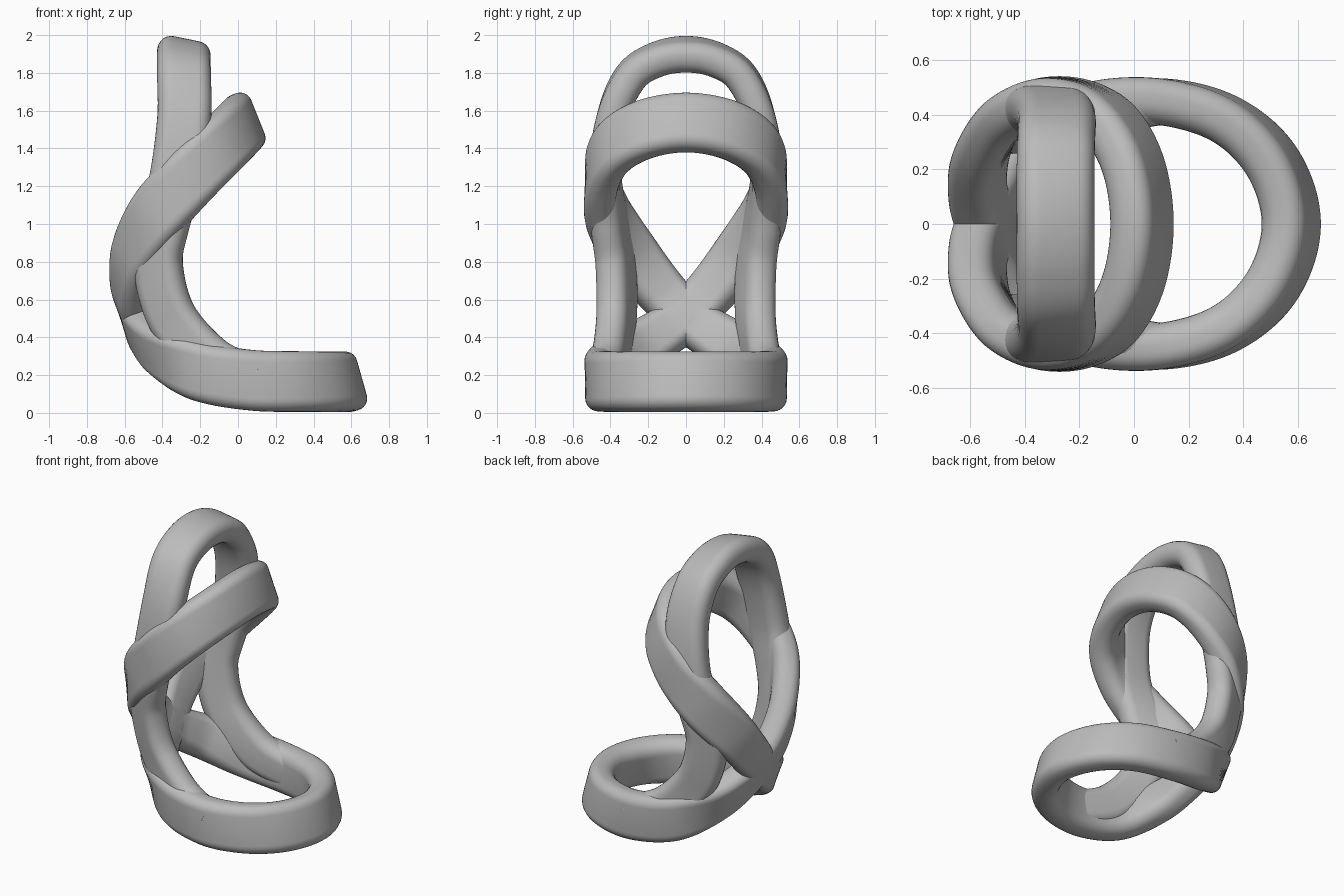
import bpy, bmesh, math
from mathutils import Vector

cube = bpy.data.objects.get("Cube")
if cube:
    bpy.data.objects.remove(cube, do_unlink=True)

grey = bpy.data.materials.new("plain grey")
grey.use_nodes = True
colour = (0.5, 0.5, 0.5, 1)
grey.diffuse_color = colour
grey.node_tree.nodes["Principled BSDF"].inputs["Base Color"].default_value = colour


def band_profile(width, thick, r_out, r_in, steps=6):
    """Rounded strip section as (across, outward) pairs, rounder on the inside."""
    pts = []
    for i, (sa, so, r) in enumerate([(1, 1, r_out), (-1, 1, r_out), (-1, -1, r_in), (1, -1, r_in)]):
        for k in range(steps + 1):
            a = math.pi / 2 * (i + k / steps)
            pts.append((sa * (width / 2 - r) + r * math.cos(a),
                        so * (thick / 2 - r) + r * math.sin(a)))
    return pts


def spline(stations, closed, steps=12):
    """Smooth curve through stations of position, outward direction and width factor."""
    n = len(stations)
    pick = lambda i: stations[i % n] if closed else stations[min(max(i, 0), n - 1)]
    out = []
    for i in range(n if closed else n - 1):
        quad = [pick(i + d) for d in (-1, 0, 1, 2)]
        for k in range(steps):
            t = k / steps
            out.append([0.5 * (2 * b + (c - a) * t + (2 * a - 5 * b + 4 * c - d) * t ** 2
                               + (3 * b - a - 3 * c + d) * t ** 3) for a, b, c, d in zip(*quad)])
    if not closed:
        out.append(list(stations[-1]))
    return out


def sweep(name, stations, profile, closed):
    path = spline(stations, closed)
    n, m = len(path), len(profile)
    bm = bmesh.new()
    rings = []
    for i, p in enumerate(path):
        before = path[i - 1] if closed or i else p
        after = path[(i + 1) % n] if closed or i < n - 1 else p
        along = (Vector(after[:3]) - Vector(before[:3])).normalized()
        out = Vector(p[3:6])
        out = (out - along * out.dot(along)).normalized()
        side = along.cross(out) * p[6]
        rings.append([bm.verts.new(Vector(p[:3]) + side * a + out * o) for a, o in profile])
    for i in range(n if closed else n - 1):
        r, s = rings[i], rings[(i + 1) % n]
        for j in range(m):
            k = (j + 1) % m
            bm.faces.new((r[j], r[k], s[k], s[j]))
    if not closed:
        bm.faces.new(rings[0])
        bm.faces.new(rings[-1])
    bmesh.ops.recalc_face_normals(bm, faces=bm.faces)
    mesh = bpy.data.meshes.new(name)
    bm.to_mesh(mesh)
    bm.free()
    mesh.materials.append(grey)
    obj = bpy.data.objects.new(name, mesh)
    bpy.context.collection.objects.link(obj)
    bpy.ops.object.select_all(action='DESELECT')
    obj.select_set(True)
    bpy.context.view_layer.objects.active = obj
    bpy.ops.object.shade_smooth_by_angle(angle=math.radians(40))


def mirror(stations):
    return [(x, -y, z, nx, -ny, nz, s) for x, y, z, nx, ny, nz, s in stations]


# Figure-eight band: lower ring and tilted middle ring crossing at the back
low_front = [(0.574, 0, 0.163, 0.96, 0, 0.27, 1)]
low_side = [(0.503, 0.228, 0.163, 0.84, 0.5, 0.22, 1),
            (0.325, 0.387, 0.165, 0.47, 0.87, 0.1, 1),
            (0.07, 0.449, 0.173, 0, 1, 0, 1),
            (-0.2, 0.412, 0.222, -0.32, 0.93, -0.12, 0.98),
            (-0.41, 0.27, 0.332, -0.77, 0.55, -0.33, 0.9),
            (-0.502, 0.115, 0.43, -0.89, 0.25, -0.36, 0.82)]
crossing = [(-0.538, 0, 0.512, -0.93, 0, -0.3, 0.8)]
mid_side = [(-0.57, 0.13, 0.645, -0.94, 0.28, -0.15, 0.84),
            (-0.545, 0.28, 0.835, -0.82, 0.57, -0.05, 0.93),
            (-0.43, 0.41, 1.045, -0.45, 0.89, 0, 1),
            (-0.27, 0.449, 1.23, 0, 1, 0, 1),
            (-0.115, 0.39, 1.39, 0.45, 0.87, 0.15, 1),
            (-0.01, 0.228, 1.495, 0.8, 0.5, 0.3, 1)]
mid_front = [(0.027, 0, 1.535, 0.93, 0, 0.37, 1)]
eight = (low_front + low_side + crossing + mirror(mid_side) + mid_front
         + mid_side[::-1] + crossing + mirror(low_side)[::-1])
sweep("crossed_ring_band", eight, band_profile(0.32, 0.17, 0.065, 0.08), True)

# Upright arch whose legs flow forward into the lower ring
arch_top = [(-0.288, 0, 1.898, 0.2, 0, 0.98, 1)]
arch_leg = [(-0.288, 0.16, 1.868, 0.16, 0.34, 0.93, 1),
            (-0.286, 0.295, 1.775, 0.1, 0.68, 0.72, 1),
            (-0.285, 0.39, 1.56, 0, 0.95, 0.3, 1),
            (-0.325, 0.43, 1.25, -0.1, 1, 0, 1),
            (-0.395, 0.402, 1.0, -0.28, 0.95, 0, 0.98),
            (-0.422, 0.37, 0.78, -0.42, 0.9, 0, 0.94),
            (-0.345, 0.368, 0.5, -0.42, 0.9, 0, 0.94),
            (-0.14, 0.405, 0.27, -0.22, 0.97, 0, 0.94),
            (0.1, 0.45, 0.175, 0, 1, 0, 0.85)]
sweep("upright_arch", arch_leg[::-1] + arch_top + mirror(arch_leg),
      band_profile(0.285, 0.168, 0.074, 0.08), False)
